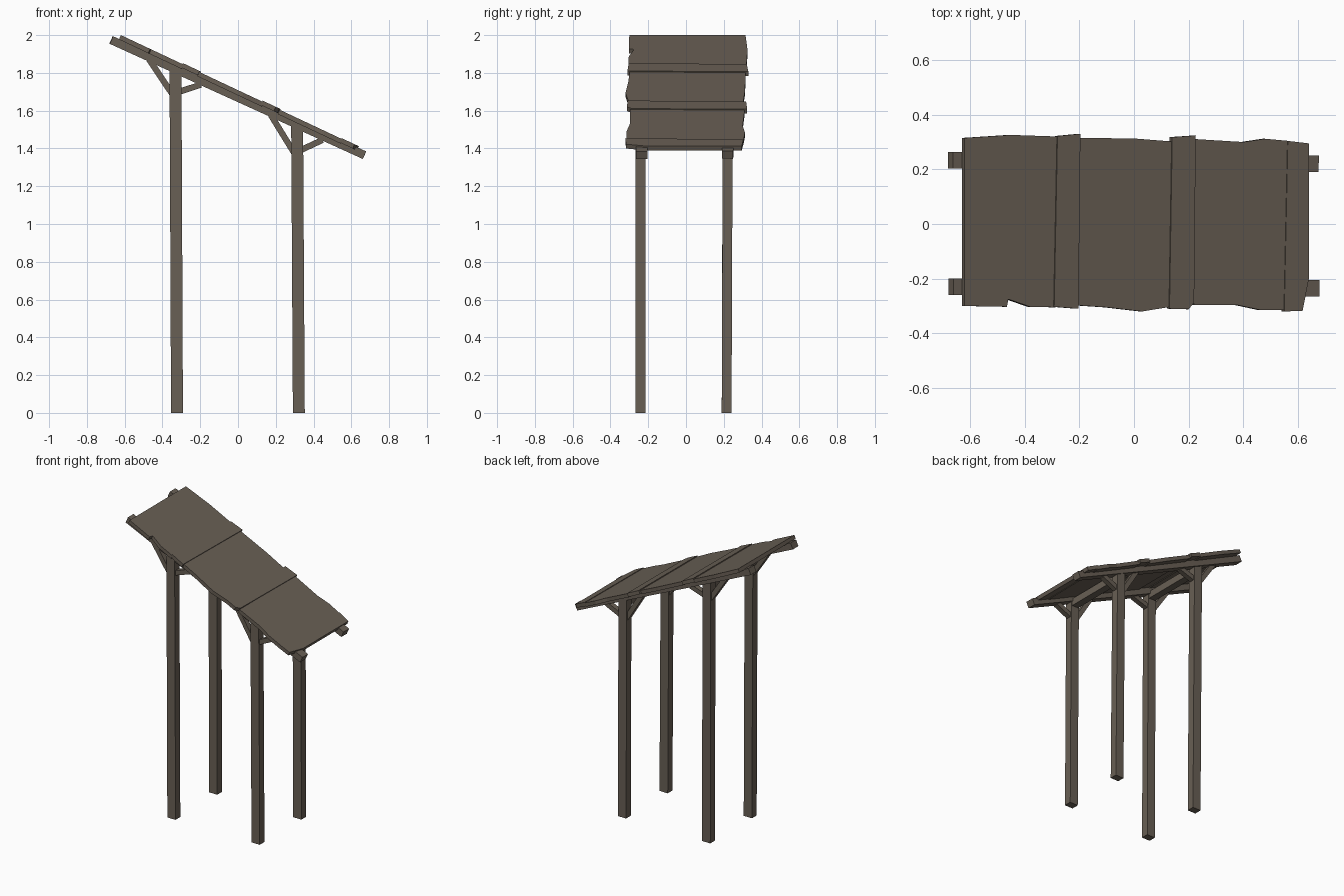
import bpy, bmesh
from mathutils import Vector

if "Cube" in bpy.data.objects:
    bpy.data.objects.remove(bpy.data.objects["Cube"])

wood = bpy.data.materials.new("weathered brown wood")
wood.diffuse_color = (0.14, 0.115, 0.09, 1)
wood.use_nodes = True
wood.node_tree.nodes["Principled BSDF"].inputs["Base Color"].default_value = wood.diffuse_color


def make(name, verts, faces):
    me = bpy.data.meshes.new(name)
    me.from_pydata([tuple(v) for v in verts], [], faces)
    bm = bmesh.new()
    bm.from_mesh(me)
    bmesh.ops.recalc_face_normals(bm, faces=bm.faces)
    bm.to_mesh(me)
    bm.free()
    me.materials.append(wood)
    ob = bpy.data.objects.new(name, me)
    bpy.context.collection.objects.link(ob)
    return ob


def prism(name, bottom, top):
    n = len(bottom)
    faces = [list(range(n)), list(range(n, 2 * n))]
    faces += [[i, (i + 1) % n, n + (i + 1) % n, n + i] for i in range(n)]
    return make(name, bottom + top, faces)


def beam(name, p, q, width, height, side=(0, 1, 0)):
    """Square-ended timber from p to q; width runs along the side direction."""
    p, q = Vector(p), Vector(q)
    d = (q - p).normalized()
    s = Vector(side)
    s = (s - d * s.dot(d)).normalized()
    u = d.cross(s)
    ring = [s * (a * width / 2) + u * (b * height / 2)
            for a, b in ((-1, -1), (1, -1), (1, 1), (-1, 1))]
    return prism(name, [p + r for r in ring], [q + r for r in ring])


def rafter_z(x):
    return 1.669 - 0.455 * x


# Posts, with a knee brace either side of each head
for row, y0, y1 in (("front", -0.241, -0.24), ("back", 0.215, 0.221)):
    for col, x0, x1, top in (("left", -0.323, -0.331, 1.835), ("right", 0.322, 0.313, 1.525)):
        tag = f"{row}_{col}"
        beam("post_" + tag, (x0, y0, 0), (x1, y1, top), 0.052, 0.063)
        beam("outer_brace_" + tag, (x1 - 0.015, y1, top - 0.15),
             (x1 - 0.14, y1, rafter_z(x1 - 0.14) - 0.012), 0.035, 0.032)
        beam("inner_brace_" + tag, (x1 + 0.01, y1, top - 0.138),
             (x1 + 0.135, y1, rafter_z(x1 + 0.135) - 0.02), 0.035, 0.032)

# Sloping rafters
beam("rafter_front", (-0.67, -0.23, rafter_z(-0.67)), (0.67, -0.235, rafter_z(0.67)), 0.06, 0.044)
beam("rafter_back", (-0.672, 0.233, rafter_z(-0.672)), (0.667, 0.22, rafter_z(0.667)), 0.06, 0.044)

# Cross beams joining the post heads
for col, x in (("left", -0.331), ("right", 0.313)):
    z = rafter_z(x) - 0.04
    beam("cross_beam_" + col, (x, -0.24, z), (x, 0.22, z), 0.05, 0.05, (1, 0, 0))

# Roof boards: front edge points, back edge points, lift above the roof plane
boards = [
    ([(-0.62, -0.30), (-0.465, -0.303), (-0.46, -0.275), (-0.38, -0.303), (-0.288, -0.305)],
     [(-0.275, 0.32), (-0.45, 0.326), (-0.62, 0.315)], 0),
    ([(-0.292, -0.303), (-0.203, -0.31)], [(-0.196, 0.33), (-0.28, 0.322)], 0.006),
    ([(-0.205, -0.298), (-0.1, -0.305), (0.03, -0.32), (0.135, -0.303)],
     [(0.14, 0.302), (0.0, 0.313), (-0.2, 0.315)], 0),
    ([(0.13, -0.31), (0.2, -0.312), (0.22, -0.288)], [(0.226, 0.324), (0.14, 0.318)], 0.006),
    ([(0.22, -0.297), (0.38, -0.297), (0.46, -0.314), (0.553, -0.315)],
     [(0.567, 0.304), (0.48, 0.312), (0.4, 0.3), (0.22, 0.311)], 0),
    ([(0.55, -0.32), (0.617, -0.318), (0.64, -0.2)], [(0.64, 0.295), (0.563, 0.304)], 0.004),
]
for i, (front, back, lift) in enumerate(boards):
    top = [Vector((x, y, 1.7085 - 0.47 * x + lift)) for x, y in front + back]
    bottom = [v + Vector((-0.01, 0, -0.023)) for v in top]
    prism(f"roof_board_{i + 1}", bottom, top)
